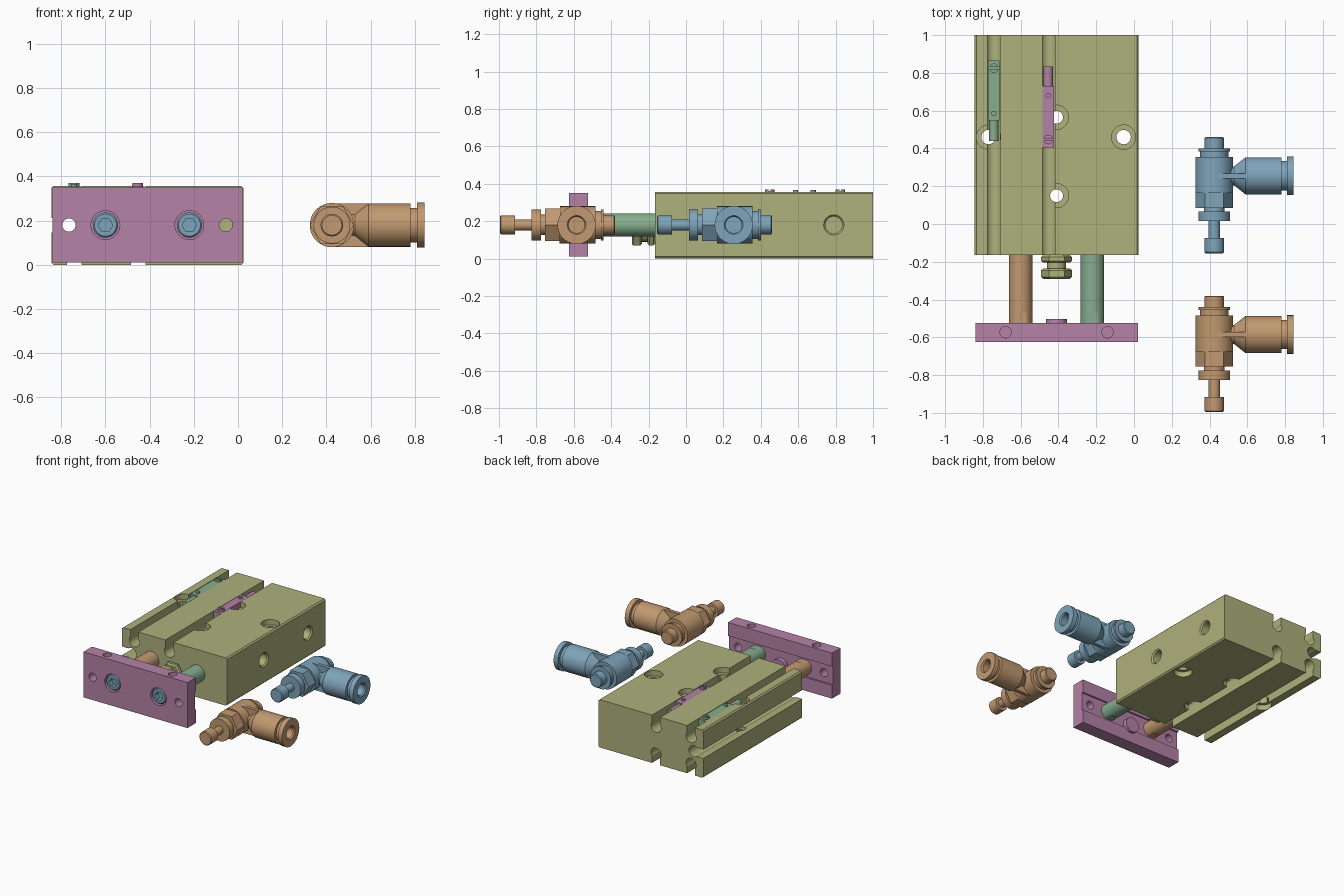
import bpy, bmesh
from math import sin, cos, pi, asin, radians
from mathutils import Matrix, Vector

cube = bpy.data.objects.get("Cube")
if cube:
    bpy.data.objects.remove(cube, do_unlink=True)


def material(name, r, g, b):
    col = [(c / 255) ** 2.2 for c in (r, g, b)] + [1]
    m = bpy.data.materials.new(name)
    m.use_nodes = True
    m.diffuse_color = col
    m.node_tree.nodes["Principled BSDF"].inputs["Base Color"].default_value = col
    return m


OLIVE = material("olive", 173, 175, 123)
PURPLE = material("mauve", 179, 129, 166)
BROWN = material("tan", 192, 152, 112)
BLUE = material("steel blue", 126, 163, 185)
GREEN = material("sage green", 134, 172, 141)

AXES = {
    "x": Matrix.Rotation(radians(90), 4, "Y"),
    "y": Matrix.Rotation(radians(-90), 4, "X"),
    "z": Matrix.Identity(4),
}


def finish(name, bm, mat):
    bmesh.ops.recalc_face_normals(bm, faces=bm.faces)
    me = bpy.data.meshes.new(name)
    bm.to_mesh(me)
    bm.free()
    ob = bpy.data.objects.new(name, me)
    bpy.context.collection.objects.link(ob)
    if mat:
        me.materials.append(mat)
    return ob


def activate(ob):
    bpy.ops.object.select_all(action="DESELECT")
    ob.select_set(True)
    bpy.context.view_layer.objects.active = ob


def smooth(ob):
    activate(ob)
    bpy.ops.object.shade_smooth_by_angle(angle=radians(30))


def lathe(name, profile, at, axis, mat=None, sides=40):
    """Turn (radius, distance) pairs around an axis through a point."""
    bm = bmesh.new()
    place = Matrix.Translation(at) @ AXES[axis]
    rings = []
    for r, d in profile:
        rings.append([bm.verts.new(place @ Vector((r * cos(2 * pi * i / sides), r * sin(2 * pi * i / sides), d)))
                      for i in range(sides)])
    for a, b in zip(rings, rings[1:]):
        for i in range(sides):
            j = (i + 1) % sides
            bm.faces.new((a[i], a[j], b[j], b[i]))
    bm.faces.new(rings[0])
    bm.faces.new(rings[-1])
    ob = finish(name, bm, mat)
    smooth(ob)
    return ob


def rod(name, r, start, length, axis, mat=None, sides=40):
    return lathe(name, [(r, 0), (r, length)], start, axis, mat, sides)


def box(name, low, high, mat=None):
    bm = bmesh.new()
    bmesh.ops.create_cube(bm, size=1)
    low, high = Vector(low), Vector(high)
    for v in bm.verts:
        v.co = (low + high) / 2 + v.co * (high - low)
    return finish(name, bm, mat)


def cut(ob, cutter):
    mod = ob.modifiers.new("cut", "BOOLEAN")
    mod.operation, mod.solver, mod.object = "DIFFERENCE", "EXACT", cutter
    activate(ob)
    bpy.ops.object.modifier_apply(modifier=mod.name)
    bpy.data.objects.remove(cutter, do_unlink=True)


# Cylinder body: chamfered block section with round-bottomed sensor grooves
X0, X1, TOP, FRONT, BACK, MID = -0.845, 0.025, 0.357, -0.165, 1.0, 0.18
SLOTS = (-0.742, -0.452)


def groove(x, z, tx, tz, w=0.033, r=0.042, depth=0.078, steps=16):
    pts = [(-w, 0)]
    a0 = asin(w / r)
    for i in range(steps + 1):
        a = a0 + (2 * pi - 2 * a0) * i / steps
        pts.append((-r * sin(a), depth - r * cos(a)))
    pts.append((w, 0))
    return [(x + t * tx - n * tz, z + t * tz + n * tx) for t, n in pts]


c = 0.01
outline = [(X0 + c, 0)]
for x in SLOTS:
    outline += groove(x, 0, 1, 0)
outline += [(X1 - c, 0), (X1, c), (X1, TOP - c), (X1 - c, TOP)]
for x in reversed(SLOTS):
    outline += groove(x, TOP, -1, 0)
outline += [(X0 + c, TOP), (X0, TOP - c)] + groove(X0, MID, 0, -1) + [(X0, c)]

bm = bmesh.new()
face = bm.faces.new([bm.verts.new((x, FRONT, z)) for x, z in outline])
ext = bmesh.ops.extrude_face_region(bm, geom=[face])
bmesh.ops.translate(bm, vec=(0, BACK - FRONT, 0),
                    verts=[g for g in ext["geom"] if isinstance(g, bmesh.types.BMVert)])
body = finish("cylinder_body", bm, OLIVE)

# Counterbored mounting holes and side ports
for x, y, r in ((-0.77, 0.46, 0.038), (-0.055, 0.46, 0.038), (-0.41, 0.565, 0.034), (-0.41, 0.15, 0.034)):
    R = 0.064
    cut(body, lathe("cutter", [(R, -0.1), (R, 0.04), (r, 0.04), (r, TOP - 0.04),
                               (R, TOP - 0.04), (R, TOP + 0.1)], (x, y, 0), "z"))
for y in (0.27, 0.79):
    cut(body, lathe("cutter", [(0.045, 0), (0.045, 0.1), (0.054, 0.11), (0.054, 0.2)],
                    (X1 - 0.11, y, MID), "x"))
smooth(body)

# End plate with counterbores, through holes, top holes and rear groove
P0, P1 = -0.625, -0.525
plate = box("end_plate", (-0.84, P0, 0.01), (0.02, P1, 0.35), PURPLE)
cut(plate, box("cutter", (-1, P1 - 0.012, 0.11), (0.2, P1 + 0.1, 0.25)))
for x in (-0.765, -0.055):
    cut(plate, rod("cutter", 0.03, (x, P0 - 0.1, MID), 0.3, "y"))
for x in (-0.68, -0.14):
    cut(plate, rod("cutter", 0.03, (x, -0.573, 0.25), 0.2, "z"))

# Guide rods with wrench flats, and their socket bolts
for side, x, mat in (("right", -0.6, BROWN), ("left", -0.22, GREEN)):
    cut(plate, rod("cutter", 0.065, (x, P0 - 0.1, MID), 0.16, "y"))
    guide = rod("guide_rod_" + side, 0.062, (x, P1 - 0.02, MID), 0.5, "y", mat)
    for s in (-1, 1):
        z = MID + s * 0.104
        cut(guide, box("cutter", (x - 0.1, P1 - 0.1, z - 0.05), (x + 0.1, P1 + 0.055, z + 0.05)))
    smooth(guide)
    bolt = lathe("plate_bolt_" + side, [(0.05, 0), (0.057, 0.007), (0.057, 0.06)],
                 (x, P0 + 0.005, MID), "y", BLUE)
    cut(bolt, rod("cutter", 0.033, (x, P0 - 0.05, MID), 0.09, "y", sides=6))
    smooth(bolt)
smooth(plate)

# Stop bumper on the plate, stop screw and lock nut on the body
STOP = (-0.41, 0, 0.14)
rod("stop_bumper", 0.056, (STOP[0], P1 - 0.03, STOP[2]), 0.052, "y", PURPLE)
rod("stop_screw_shank", 0.05, (STOP[0], -0.25, STOP[2]), 0.12, "y", OLIVE)
for name, y, w in (("stop_screw_head", -0.29, 0.055), ("stop_lock_nut", -0.205, 0.04)):
    lathe(name, [(0.07, 0), (0.082, 0.01), (0.082, w - 0.01), (0.07, w)],
          (STOP[0], y, STOP[2]), "y", OLIVE, 6)

# Position sensors sitting in the top grooves
for name, x, y0, y1, cable, screw, lamp, mat in (
        ("rear", -0.742, 0.545, 0.865, 0.44, 0.825, 0.585, GREEN),
        ("front", -0.454, 0.405, 0.73, 0.73, 0.447, 0.68, PURPLE)):
    box("sensor_" + name, (x - 0.031, y0, 0.262), (x + 0.031, y1, 0.355), mat)
    rod("sensor_cable_" + name, 0.025, (x, cable, 0.322), 0.105, "y", mat, 24)
    rod("sensor_lamp_" + name, 0.014, (x, lamp, 0.34), 0.026, "z", mat, 16)
    head = rod("sensor_screw_" + name, 0.025, (x, screw, 0.34), 0.03, "z", mat, 24)
    cut(head, box("cutter", (x - 0.1, screw - 0.005, 0.362), (x + 0.1, screw + 0.005, 0.4)))


# Elbow flow-control fittings
def fitting(tag, y, mat):
    x = 0.425
    spindle = [(0.045, -0.41), (0.051, -0.404), (0.051, -0.33), (0.03, -0.33), (0.03, -0.24),
               (0.083, -0.24), (0.083, -0.19), (0.055, -0.19), (0.055, -0.165), (0.08, -0.165),
               (0.08, -0.09), (0.1, -0.09), (0.1, 0.1), (0.075, 0.1), (0.075, 0.13),
               (0.083, 0.13), (0.083, 0.145), (0.051, 0.145), (0.051, 0.2), (0.045, 0.205)]
    lathe("fitting_spindle_" + tag, spindle, (x, y, MID), "y", mat)
    lathe("fitting_hex_" + tag, [(0.1, -0.17), (0.1, -0.085)], (x, y, MID), "y", mat, 6)
    tube = [(0.05, 0.05), (0.05, 0.105), (0.09, 0.155), (0.098, 0.165), (0.098, 0.355),
            (0.078, 0.355), (0.078, 0.385), (0.102, 0.385), (0.102, 0.42),
            (0.05, 0.42), (0.043, 0.41), (0.043, 0.25)]
    lathe("fitting_tube_" + tag, tube, (x, y, MID), "x", mat)
    box("fitting_web_" + tag, (x, y - 0.013, MID - 0.098), (x + 0.165, y + 0.013, MID + 0.098), mat)


fitting("rear", 0.255, BLUE)
fitting("front", -0.585, BROWN)
